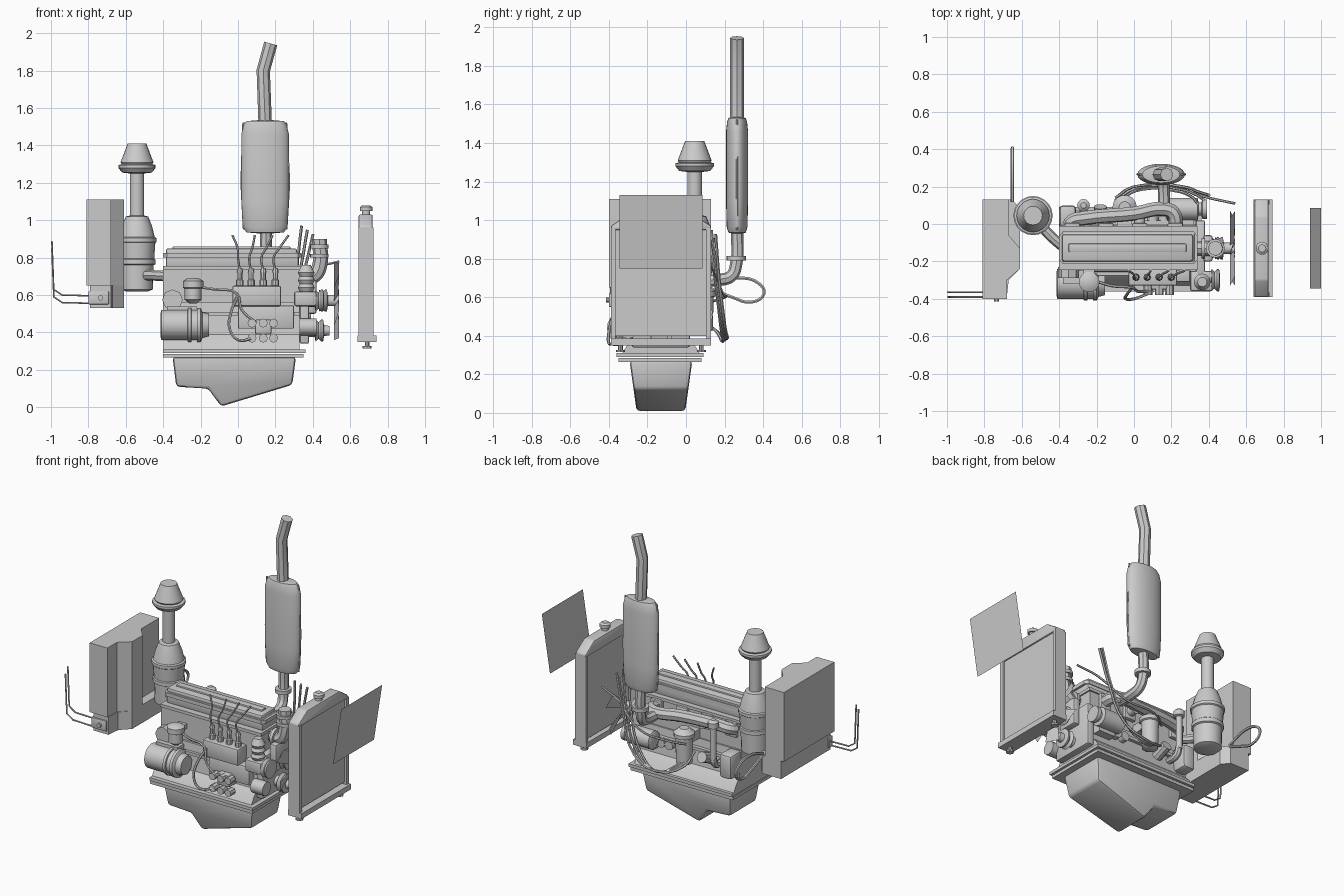
import bpy, bmesh, math
from mathutils import Vector, Matrix


def finish(name, bm, bevel=0.0, segs=2, angle=35):
    bmesh.ops.recalc_face_normals(bm, faces=bm.faces)
    if bevel:
        bmesh.ops.bevel(bm, geom=bm.edges[:], offset=bevel, segments=segs,
                        affect='EDGES', profile=0.5, clamp_overlap=True)
    me = bpy.data.meshes.new(name)
    bm.to_mesh(me)
    bm.free()
    me.shade_smooth()
    me.set_sharp_from_angle(angle=math.radians(angle))
    ob = bpy.data.objects.new(name, me)
    bpy.context.collection.objects.link(ob)
    return ob


def box(name, x, y, z, bevel=0.0):
    bm = bmesh.new()
    bmesh.ops.create_cube(bm, size=1)
    for v in bm.verts:
        v.co = [(a + b) / 2 + c * (b - a) for (a, b), c in zip((x, y, z), v.co)]
    return finish(name, bm, bevel)


def prism(name, pts, axis, lo, hi, bevel=0.0, warp=None):
    """Extrude a 2D outline along axis 0, 1 or 2."""
    bm = bmesh.new()
    def ring(h):
        return [bm.verts.new(p[:axis] + (h,) + p[axis:]) for p in pts]
    a, b = ring(lo), ring(hi)
    bm.faces.new(a)
    bm.faces.new(b)
    for i in range(len(a)):
        j = (i + 1) % len(a)
        bm.faces.new((a[i], a[j], b[j], b[i]))
    if warp:
        for v in bm.verts:
            v.co = warp(v.co)
    return finish(name, bm, bevel)


def lathe(name, prof, loc, axis=(0, 0, 1), seg=16, squash=1.0):
    """Revolve (radius, height) points around an axis through loc."""
    bm = bmesh.new()
    rings = []
    for r, h in prof:
        rings.append([bm.verts.new((r * math.cos(t), squash * r * math.sin(t), h))
                      for t in (2 * math.pi * k / seg for k in range(seg))])
    for a, b in zip(rings, rings[1:]):
        for i in range(seg):
            j = (i + 1) % seg
            bm.faces.new((a[i], a[j], b[j], b[i]))
    bm.faces.new(rings[0])
    bm.faces.new(rings[-1])
    d = Vector(axis)
    rot = Matrix() if d.z > 0.99 else d.to_track_quat('Z', 'Y').to_matrix().to_4x4()
    bm.transform(Matrix.Translation(loc) @ rot)
    return finish(name, bm)


def cyl(name, r, h, loc, axis=(0, 0, 1), seg=16):
    return lathe(name, [(r, 0), (r, h)], loc, axis, seg)


def tube(name, pts, r, smooth=True, cyclic=False, res=4):
    cu = bpy.data.curves.new(name, 'CURVE')
    cu.dimensions = '3D'
    cu.bevel_depth, cu.bevel_resolution, cu.use_fill_caps = r, 2 if r > 0.02 else 1, True
    cu.resolution_u = res
    sp = cu.splines.new('BEZIER')
    sp.bezier_points.add(len(pts) - 1)
    sp.use_cyclic_u = cyclic
    for b, p in zip(sp.bezier_points, pts):
        b.co = p
        b.handle_left_type = b.handle_right_type = 'AUTO' if smooth else 'VECTOR'
    tmp = bpy.data.objects.new(name + "_path", cu)
    bpy.context.collection.objects.link(tmp)
    bpy.context.view_layer.update()
    me = bpy.data.meshes.new_from_object(tmp.evaluated_get(bpy.context.evaluated_depsgraph_get()))
    bpy.data.objects.remove(tmp)
    me.shade_smooth()
    me.set_sharp_from_angle(angle=math.radians(40))
    ob = bpy.data.objects.new(name, me)
    bpy.context.collection.objects.link(ob)


X, Y, FRONT = (1, 0, 0), (0, 1, 0), (0, -1, 0)

# Oil pan, narrowing towards the bottom
prism("oil_pan", [(-0.35, 0.27), (-0.33, 0.11), (-0.16, 0.10), (-0.09, 0.005), (0.29, 0.12), (0.31, 0.27)],
      1, -1, 1, 0.018, lambda c: Vector((c.x, -0.13 + c.y * (0.125 + 0.14 * c.z), c.z)))
box("pan_flange", (-0.40, 0.35), (-0.35, 0.08), (0.265, 0.285))
box("crankcase_rail", (-0.40, 0.36), (-0.36, 0.09), (0.29, 0.31))

# Engine block, head and valve cover
prism("engine_block", [(-0.33, 0.31), (-0.30, 0.36), (-0.27, 0.39), (-0.25, 0.56), (-0.01, 0.56), (0.01, 0.39),
                       (0.04, 0.36), (0.07, 0.31)], 0, -0.40, 0.33)
box("block_ledge", (-0.40, 0.33), (-0.275, 0.02), (0.49, 0.51))
box("cylinder_head", (-0.40, 0.33), (-0.235, -0.02), (0.56, 0.74))
box("head_flange", (-0.40, 0.34), (-0.245, -0.01), (0.735, 0.755))
box("valve_cover", (-0.385, 0.325), (-0.205, -0.045), (0.75, 0.83), 0.01)
prism("cover_rim", [(-0.40, -0.19), (-0.38, -0.215), (0.32, -0.215), (0.34, -0.19), (0.34, -0.065),
                    (0.32, -0.04), (-0.38, -0.04), (-0.40, -0.065)], 2, 0.80, 0.825)
box("cover_top", (-0.385, 0.315), (-0.20, -0.055), (0.815, 0.85), 0.012)
box("cover_ridge", (-0.35, 0.28), (-0.15, -0.105), (0.845, 0.86), 0.005)
box("timing_cover", (0.33, 0.38), (-0.28, 0.02), (0.34, 0.62), 0.01)
box("flywheel_housing", (-0.40, -0.31), (-0.02, 0.10), (0.40, 0.56), 0.02)

# Radiator
box("radiator_core", (0.655, 0.71), (-0.375, 0.115), (0.40, 0.95))
for y in (-0.39, 0.105):
    box("radiator_side", (0.645, 0.725), (y, y + 0.025), (0.36, 0.96))
box("radiator_bottom", (0.64, 0.74), (-0.39, 0.13), (0.35, 0.385))
prism("radiator_top_tank", [(-0.39, 0.95), (-0.39, 0.97), (-0.30, 1.03), (0.04, 1.03), (0.13, 0.97), (0.13, 0.95)],
      0, 0.645, 0.72, 0.008)
lathe("radiator_cap", [(0.022, 0), (0.022, 0.025), (0.034, 0.025), (0.034, 0.045), (0.02, 0.055)], (0.685, -0.13, 1.025))
for y in (-0.34, 0.08):
    lathe("radiator_foot", [(0.024, 0), (0.024, 0.012), (0.012, 0.012), (0.012, 0.05)], (0.69, y, 0.315), seg=8)

# Flat panel ahead of the radiator
bm = bmesh.new()
bm.faces.new([bm.verts.new(p) for p in ((0.94, -0.345, 0.75), (0.94, 0.085, 0.75), (1, 0.085, 1.13), (1, -0.345, 1.13))])
finish("tilted_panel", bm)

# Cooling fan, pulleys and thermostat elbow
bm = bmesh.new()
for k in range(6):
    rot = Matrix.Translation((0.525, -0.13, 0.57)) @ Matrix.Rotation(k * math.pi / 3, 4, 'X')
    blade = [(-0.012, -0.022, 0.03), (0.012, 0.022, 0.03), (0.016, 0.055, 0.20), (-0.012, -0.04, 0.21)]
    f = bm.faces.new([bm.verts.new(rot @ Vector(p)) for p in blade])
    bmesh.ops.solidify(bm, geom=[f], thickness=0.004)
finish("fan_blades", bm)
groove = [(0.035, 0), (0.035, 0.03), (0.06, 0.035), (0.045, 0.05), (0.06, 0.065), (0.06, 0.075), (0.03, 0.08)]
lathe("water_pump_pulley", groove + [(0.03, 0.14)], (0.40, -0.13, 0.57), X, 18)
lathe("crank_pulley", groove + [(0.025, 0.11)], (0.38, -0.13, 0.41), X, 18)
lathe("generator_pulley", groove, (0.38, -0.30, 0.57), X, 14)
box("pump_housing", (0.37, 0.42), (-0.20, -0.06), (0.50, 0.68), 0.012)
tube("thermostat_elbow", [(0.34, -0.13, 0.70), (0.40, -0.13, 0.70), (0.435, -0.13, 0.75), (0.435, -0.13, 0.90)], 0.04)
for z in (0.80, 0.85):
    cyl("elbow_clamp", 0.05, 0.02, (0.435, -0.13, z))
cyl("elbow_flange", 0.055, 0.02, (0.36, -0.13, 0.70), X)
box("drive_housing", (0.30, 0.42), (-0.36, -0.25), (0.54, 0.62), 0.012)
lathe("ribbed_filler", [(r, 0.62 + 0.02 * i) for i, r in enumerate((0.035, 0.045, 0.035, 0.045, 0.035, 0.045, 0.035, 0.025))],
      (0.365, -0.31, 0.0), seg=12)
cyl("lower_drive_boss", 0.045, 0.09, (0.33, -0.30, 0.43), X, 12)

# Muffler and exhaust
lathe("muffler", [(0.04, 0.93), (0.10, 0.935), (0.12, 0.965), (0.127, 1.10), (0.127, 1.46), (0.115, 1.51), (0.10, 1.53),
                  (0.04, 1.535)], (0.145, 0.265, 0), seg=24, squash=0.45)
tube("muffler_seam", [(0.03, 0.265, 0.95), (0.017, 0.265, 1.2), (0.026, 0.265, 1.52), (0.26, 0.265, 1.52),
                      (0.275, 0.265, 1.2), (0.26, 0.265, 0.95)], 0.005, False)
tube("exhaust_stack", [(0.145, 0.265, 1.52), (0.135, 0.265, 1.80), (0.175, 0.265, 1.945)], 0.036, False)
tube("exhaust_downpipe", [(0.15, 0.265, 0.95), (0.15, 0.26, 0.77), (0.155, 0.235, 0.71), (0.16, 0.17, 0.69), (0.16, 0.05, 0.69)], 0.032)
cyl("downpipe_flange", 0.05, 0.025, (0.15, 0.26, 0.79))
tube("exhaust_manifold", [(-0.35, -0.02, 0.69), (-0.33, 0.015, 0.70), (-0.27, 0.03, 0.71), (0.0, 0.055, 0.71), (0.16, 0.08, 0.70),
                          (0.21, 0.06, 0.70), (0.225, -0.02, 0.69)], 0.038)
for x in (-0.33, -0.15, 0.03, 0.22):
    box("manifold_flange", (x - 0.04, x + 0.04), (-0.025, 0.005), (0.64, 0.74), 0.006)
for x in (-0.15, 0.03):
    cyl("manifold_runner", 0.03, 0.07, (x, -0.02, 0.69), Y, 12)

# Air cleaner with rain cap
lathe("air_cleaner", [(0.06, 0.62), (0.085, 0.63), (0.088, 0.76), (0.098, 0.765), (0.098, 0.79), (0.092, 0.795), (0.098, 0.88),
                      (0.105, 0.885), (0.105, 0.905), (0.095, 0.91), (0.08, 0.97), (0.06, 1.02), (0.038, 1.025), (0.038, 1.25),
                      (0.08, 1.255), (0.10, 1.28), (0.10, 1.295), (0.082, 1.30), (0.088, 1.31), (0.05, 1.41)], (-0.54, 0.045, 0), seg=20)
tube("air_intake_pipe", [(-0.52, 0.02, 0.705), (-0.45, -0.06, 0.705), (-0.37, -0.13, 0.70)], 0.028)

# Instrument console and control levers
prism("console", [(-0.81, 0.13), (-0.67, 0.13), (-0.67, -0.06), (-0.61, -0.13), (-0.61, -0.24), (-0.68, -0.30),
                  (-0.68, -0.40), (-0.81, -0.40)], 2, 0.65, 1.11)
prism("console_base", [(-0.79, 0.13), (-0.65, 0.13), (-0.61, 0.08), (-0.61, -0.24), (-0.67, -0.30), (-0.68, -0.39),
                       (-0.79, -0.39)], 2, 0.53, 0.65)
box("lever_bracket", (-0.80, -0.69), (-0.40, -0.36), (0.55, 0.62), 0.006)
cyl("lever_pivot", 0.014, 0.03, (-0.735, -0.385, 0.585), FRONT, 10)
for y, z in ((-0.365, 0.60), (-0.39, 0.56)):
    tube("control_lever", [(-0.74, y, z - 0.005), (-0.94, y, z), (-0.985, y, z + 0.03), (-0.995, y, z + 0.29)], 0.005, False)
tube("hose_loop", [(-0.65, 0.12, 0.66), (-0.65, 0.27, 0.70), (-0.65, 0.38, 0.67), (-0.65, 0.405, 0.62), (-0.65, 0.34, 0.575),
                   (-0.65, 0.24, 0.60), (-0.65, 0.12, 0.65)], 0.009)

# Starter motor, filters and ports on the front side
lathe("starter_motor", [(0.06, -0.415), (0.08, -0.41), (0.08, -0.27), (0.09, -0.268), (0.09, -0.25), (0.08, -0.248), (0.08, -0.22),
                        (0.09, -0.218), (0.09, -0.20), (0.07, -0.19), (0.06, -0.155)], (0, -0.32, 0.44), X, 20)
box("starter_mount", (-0.38, -0.22), (-0.32, -0.24), (0.36, 0.54))
cyl("side_port", 0.055, 0.06, (-0.35, -0.23, 0.575), FRONT, 8)
lathe("fuel_bowl", [(0.02, 0.555), (0.045, 0.575), (0.045, 0.635), (0.055, 0.64), (0.055, 0.675), (0.03, 0.69)], (-0.24, -0.31, 0), seg=14)
box("fuel_bowl_arm", (-0.27, -0.21), (-0.30, -0.23), (0.64, 0.67))

# Injection pump with four outlets and lines
box("injection_pump", (-0.03, 0.23), (-0.33, -0.23), (0.54, 0.65), 0.01)
box("pump_base", (0.0, 0.30), (-0.31, -0.24), (0.42, 0.545), 0.008)
for i, x in enumerate((0.01, 0.07, 0.135, 0.20)):
    lathe("pump_outlet", [(0.02, 0.64), (0.02, 0.68), (0.014, 0.685), (0.014, 0.72), (0.018, 0.722), (0.012, 0.745)], (x, -0.285, 0), seg=8)
    d = (-0.04, 0.02, 0.05, 0.07)[i]
    tube("injector_line", [(x, -0.285, 0.73), (x - 0.01, -0.29, 0.80), (x + d * 0.3, -0.27, 0.85), (x + d, -0.25, 0.92)], 0.006)

# Governor cluster and fuel hoses
box("governor", (0.09, 0.18), (-0.35, -0.26), (0.39, 0.47), 0.01)
for x in (0.075, 0.135, 0.19):
    for z in (0.36, 0.44):
        cyl("governor_fitting", 0.024, 0.05, (x, -0.33, z + 0.01), FRONT, 8)
tube("fuel_hose", [(-0.19, -0.31, 0.64), (-0.12, -0.33, 0.63), (-0.01, -0.34, 0.61), (0.02, -0.36, 0.52), (0.10, -0.36, 0.45)], 0.008)
tube("fuel_return_hose", [(0.0, -0.33, 0.60), (-0.04, -0.38, 0.50), (-0.045, -0.40, 0.42), (0.0, -0.40, 0.36), (0.08, -0.37, 0.37)], 0.008)

# Accessories on the back side
lathe("oil_filter", [(0.03, 0.42), (0.05, 0.43), (0.055, 0.60), (0.065, 0.605), (0.065, 0.63), (0.03, 0.66)], (-0.05, 0.09, 0), seg=14)
box("filter_mount", (-0.09, -0.01), (-0.02, 0.08), (0.56, 0.62))
lathe("alternator", [(0.04, 0.17), (0.06, 0.18), (0.06, 0.34), (0.035, 0.345), (0.035, 0.36), (0.052, 0.365), (0.052, 0.39)],
      (0, 0.08, 0.51), X, 16)
box("alternator_mount", (0.20, 0.32), (-0.01, 0.06), (0.43, 0.52))
lathe("breather", [(0.02, 0.50), (0.02, 0.72), (0.034, 0.725), (0.034, 0.76), (0.015, 0.775)], (-0.27, 0.10, 0), seg=12)
tube("breather_elbow", [(-0.27, 0.10, 0.52), (-0.27, 0.08, 0.47), (-0.27, 0.0, 0.46)], 0.022)
cyl("back_sensor", 0.035, 0.10, (-0.18, 0.0, 0.46), (0, 1, 0.4), 10)
for x in (0.10, 0.16):
    cyl("core_plug", 0.03, 0.06, (x, -0.02, 0.48), Y, 12)

# Long hoses looping down the back side
for i in range(3):
    o = 0.022 * i
    tube("long_hose", [(0.34 + o * 1.4, 0.11 + o, 0.97 - o), (0.30 + o, 0.15 + o / 2, 0.70), (0.20 + o, 0.18 + o / 2, 0.45),
                       (0.08, 0.19 + o / 2, 0.37 + o / 3), (-0.04 - o, 0.15, 0.43), (-0.10, 0.05, 0.50)], 0.008)
tube("upper_hose", [(0.54, 0.11, 0.78), (0.40, 0.14, 0.74), (0.22, 0.19, 0.62), (0.0, 0.20, 0.60), (-0.10, 0.14, 0.58)], 0.007)
